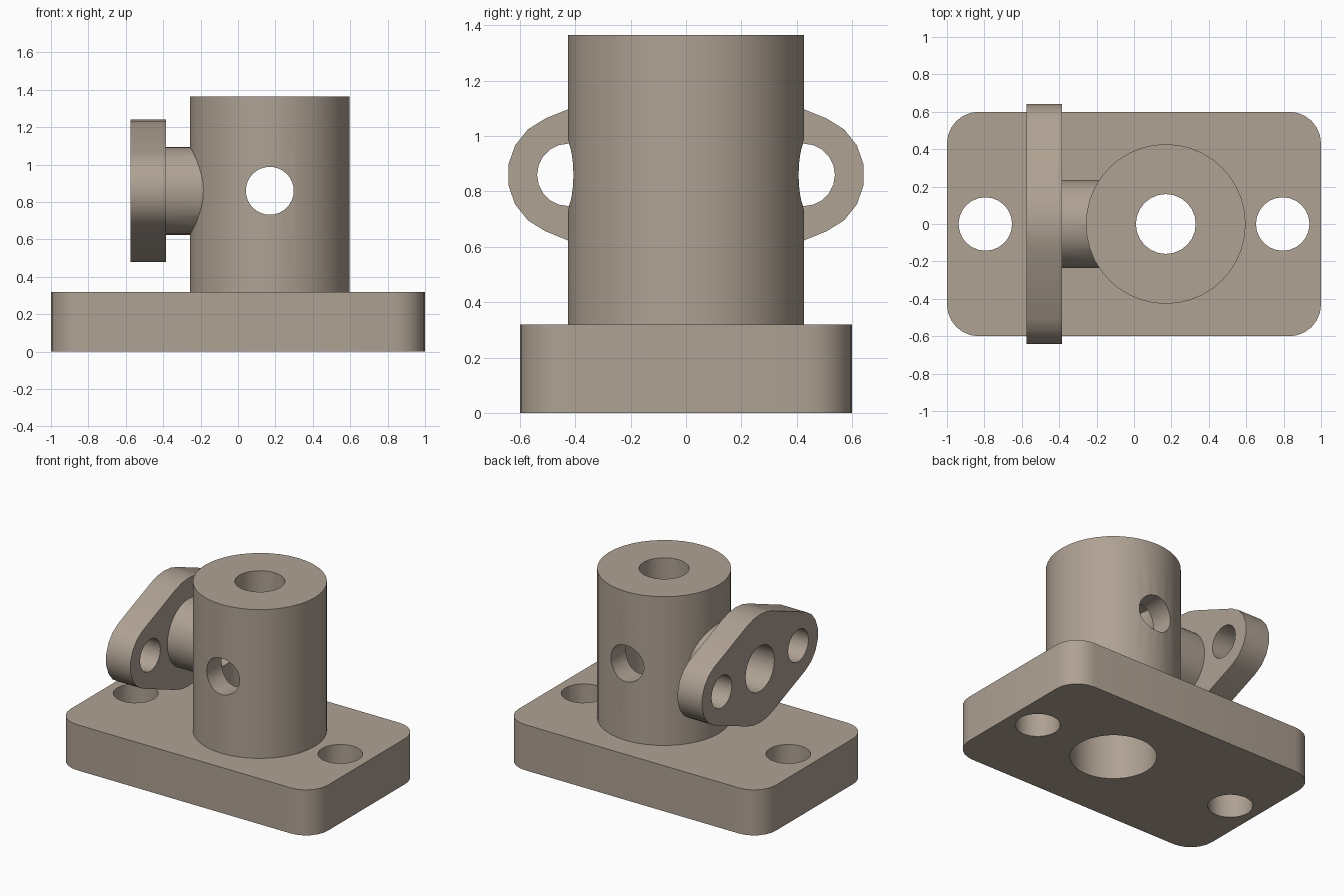
import bpy
import bmesh
import math
from mathutils import Matrix, Vector

cube = bpy.data.objects.get("Cube")
if cube:
    bpy.data.objects.remove(cube, do_unlink=True)

COL_X, AXIS_Z = 0.17, 0.86          # column axis, height of the cross bores
BASE_TOP, COL_TOP = 0.32, 1.365

metal = bpy.data.materials.new("warm_grey_metal")
COLOR = (0.43, 0.36, 0.295, 1.0)
metal.diffuse_color = COLOR
metal.use_nodes = True
metal.node_tree.nodes["Principled BSDF"].inputs["Base Color"].default_value = COLOR


def finish(bm, name):
    bmesh.ops.recalc_face_normals(bm, faces=bm.faces)
    mesh = bpy.data.meshes.new(name)
    bm.to_mesh(mesh)
    bm.free()
    mesh.materials.append(metal)
    obj = bpy.data.objects.new(name, mesh)
    bpy.context.collection.objects.link(obj)
    return obj


def cylinder(name, radius, start, end, sides):
    """Capped cylinder between two points."""
    a, b = Vector(start), Vector(end)
    turn = (b - a).to_track_quat('Z', 'Y').to_matrix().to_4x4()
    bm = bmesh.new()
    bmesh.ops.create_cone(bm, cap_ends=True, segments=sides, radius1=radius,
                          radius2=radius, depth=(b - a).length,
                          matrix=Matrix.Translation((a + b) / 2) @ turn)
    return finish(bm, name)


def extrude(name, points, vector):
    """Prism from a closed outline."""
    bm = bmesh.new()
    face = bm.faces.new([bm.verts.new(p) for p in points])
    moved = bmesh.ops.extrude_face_region(bm, geom=[face])["geom"]
    bmesh.ops.translate(bm, vec=vector,
                        verts=[v for v in moved if isinstance(v, bmesh.types.BMVert)])
    return finish(bm, name)


def arc(cx, cy, radius, a0, a1, steps):
    angles = [math.radians(a0 + (a1 - a0) * i / steps) for i in range(steps + 1)]
    return [(cx + radius * math.cos(a), cy + radius * math.sin(a)) for a in angles]


def cut(obj, cutters):
    """Subtract the cutters and shade the result."""
    bpy.ops.object.select_all(action='DESELECT')
    bpy.context.view_layer.objects.active = obj
    obj.select_set(True)
    for cutter in cutters:
        cutter.hide_render = True
        mod = obj.modifiers.new("cut", 'BOOLEAN')
        mod.operation, mod.solver, mod.object = 'DIFFERENCE', 'EXACT', cutter
        bpy.ops.object.modifier_apply(modifier=mod.name)
    bpy.ops.object.shade_smooth_by_angle(angle=math.radians(35))


# Base plate with rounded corners
R = 0.17
outline = []
for sx, sy, a in ((1, 1, 0), (-1, 1, 90), (-1, -1, 180), (1, -1, 270)):
    outline += arc(sx * (1 - R), sy * (0.6 - R), R, a, a + 90, 6)
base = extrude("base_plate", [(x, y, 0) for x, y in outline], (0, 0, BASE_TOP))

# Upright column
column = cylinder("column", 0.427, (COL_X, 0, BASE_TOP), (COL_X, 0, COL_TOP), 40)

# Side spigot
spigot = cylinder("spigot", 0.235, (-0.385, 0, AXIS_Z), (COL_X, 0, AXIS_Z), 32)

# Oval flange: one large disc tangent to two small ends
END_Y, END_R, MID_R = 0.425, 0.22, 0.38
t = math.degrees(math.acos((MID_R - END_R) / END_Y))
outline = (arc(END_Y, 0, END_R, -t, t, 7) + arc(0, 0, MID_R, t, 180 - t, 4)
           + arc(-END_Y, 0, END_R, 180 - t, 180 + t, 7)
           + arc(0, 0, MID_R, 180 + t, 360 - t, 4))
flange = extrude("flange", [(-0.575, y, AXIS_Z + z) for y, z in outline], (0.19, 0, 0))

# Helper solids for the holes
bolt_holes = [cylinder("bolt_cutter", 0.143, (x, 0, -0.1), (x, 0, 0.5), 24)
              for x in (-0.795, 0.795)]
wide_bore = cylinder("wide_bore_cutter", 0.275, (COL_X, 0, -0.1), (COL_X, 0, 1.17), 32)
top_bore = cylinder("top_bore_cutter", 0.16, (COL_X, 0, 1.0), (COL_X, 0, 1.6), 24)
cross_hole = cylinder("cross_hole_cutter", 0.128, (COL_X, -0.8, AXIS_Z),
                      (COL_X, 0.8, AXIS_Z), 32)
side_bore = cylinder("side_bore_cutter", 0.16, (-0.8, 0, AXIS_Z), (COL_X, 0, AXIS_Z), 24)
flange_holes = [cylinder("flange_hole_cutter", 0.113, (-0.8, y, AXIS_Z),
                         (-0.3, y, AXIS_Z), 20) for y in (-END_Y, END_Y)]
column_solid = cylinder("column_cutter", 0.427, (COL_X, 0, 0), (COL_X, 0, 1.6), 40)

cut(base, bolt_holes + [wide_bore])
cut(column, [wide_bore, top_bore, cross_hole, side_bore])
cut(spigot, [column_solid, side_bore])
cut(flange, flange_holes + [side_bore])

# Remove the helpers
for helper in bolt_holes + flange_holes + [wide_bore, top_bore, cross_hole,
                                           side_bore, column_solid]:
    bpy.data.objects.remove(helper, do_unlink=True)
